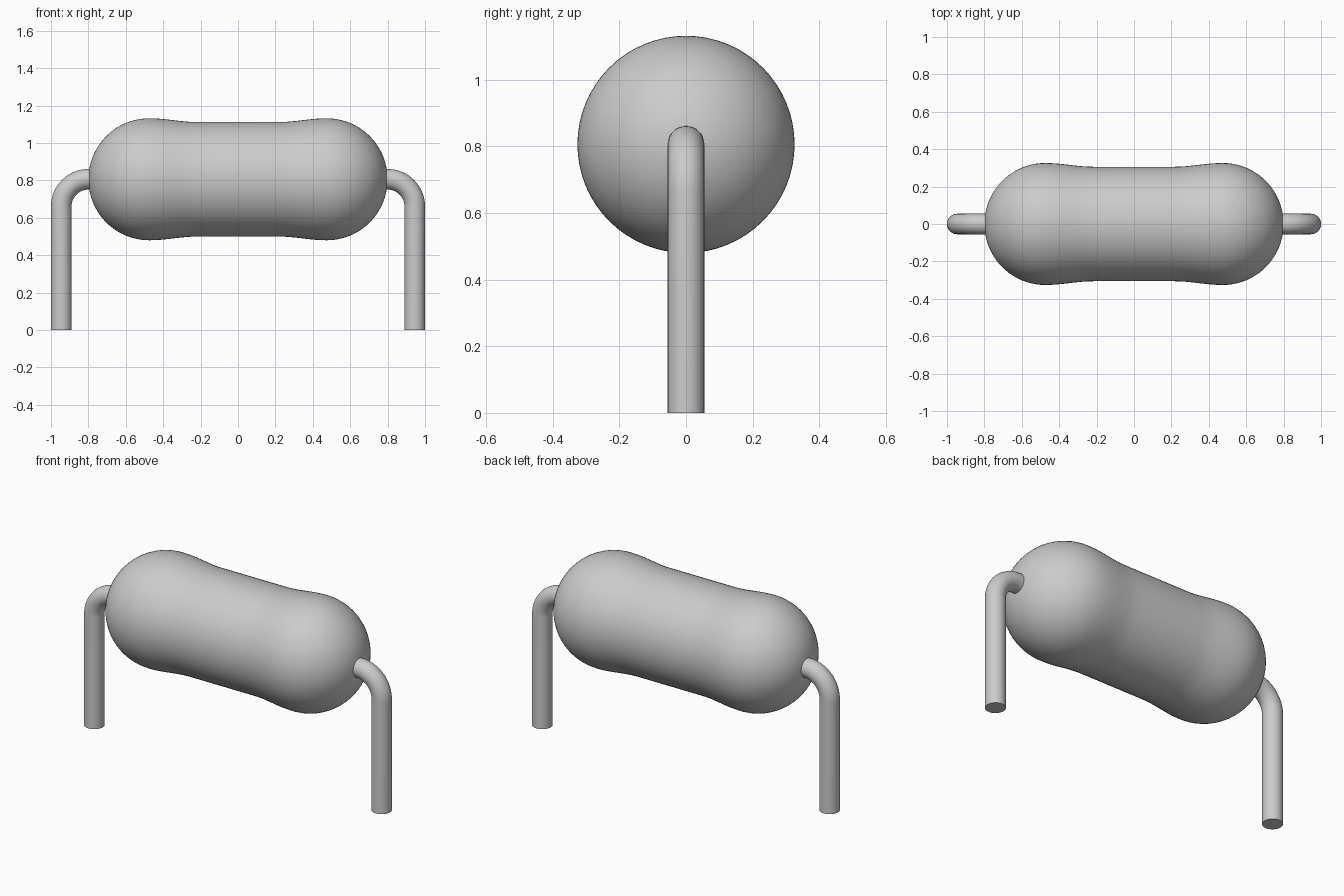
import bpy, bmesh, math
from mathutils import Vector

if "Cube" in bpy.data.objects:
    bpy.data.objects.remove(bpy.data.objects["Cube"])

AXIS_Z, LEAD_R, LEAD_X, BEND_R = 0.806, 0.055, 0.945, 0.145

grey = bpy.data.materials.new("plain grey")
grey.diffuse_color = (0.6, 0.6, 0.6, 1)
grey.use_nodes = True
grey.node_tree.nodes["Principled BSDF"].inputs["Base Color"].default_value = grey.diffuse_color


def skin(name, rings, caps=None):
    """Join rings of points into a tube; caps are pole points, or None for flat ends."""
    bm = bmesh.new()
    rows = [[bm.verts.new(p) for p in ring] for ring in rings]
    n = len(rows[0])
    for a, b in zip(rows, rows[1:]):
        for i in range(n):
            j = (i + 1) % n
            bm.faces.new((a[i], a[j], b[j], b[i]))
    for k, row in enumerate((rows[0], rows[-1])):
        if caps:
            pole = bm.verts.new(caps[k])
            for i in range(n):
                bm.faces.new((row[i], row[(i + 1) % n], pole))
        else:
            bm.faces.new(row)
    bmesh.ops.recalc_face_normals(bm, faces=bm.faces)
    me = bpy.data.meshes.new(name)
    bm.to_mesh(me)
    bm.free()
    me.materials.append(grey)
    ob = bpy.data.objects.new(name, me)
    bpy.context.collection.objects.link(ob)
    bpy.ops.object.select_all(action='DESELECT')
    ob.select_set(True)
    bpy.context.view_layer.objects.active = ob
    bpy.ops.object.shade_smooth_by_angle(angle=math.radians(40))


def ring(centre, u, v, r, n):
    return [centre + r * (math.cos(t) * u + math.sin(t) * v)
            for t in (2 * math.pi * i / n for i in range(n))]


X, Y, Z = Vector((1, 0, 0)), Vector((0, 1, 0)), Vector((0, 0, 1))

# Body: round ends blending into a slightly narrower waist
half = []
for i in range(12):
    t = (i / 11) * 0.5 * math.pi
    half.append((0.215 + 0.26 * i / 11, 0.316 - 0.010 * math.cos(math.pi * i / 11)))
half = [(0.0, 0.306), (0.1, 0.306)] + half
for i in range(1, 20):
    t = i / 20 * math.pi / 2
    half.append((0.475 + 0.325 * math.sin(t), 0.326 * math.cos(t)))
profile = [(-x, r) for x, r in reversed(half[1:])] + half
skin("resistor_body", [ring(Vector((x, 0, AXIS_Z)), Y, Z, r, 64) for x, r in profile],
     (Vector((-0.8, 0, AXIS_Z)), Vector((0.8, 0, AXIS_Z))))

# Wire leads: straight leg, quarter bend, short stub into the body
for side, name in ((-1, "left_lead"), (1, "right_lead")):
    rings = [ring(Vector((side * LEAD_X, 0, 0)), X, Y, LEAD_R, 32)]
    for i in range(17):
        t = i / 16 * math.pi / 2
        out = Vector((side * math.cos(t), 0, math.sin(t)))
        c = Vector((side * (LEAD_X - BEND_R), 0, AXIS_Z - BEND_R)) + BEND_R * out
        rings.append(ring(c, out * side, Y, LEAD_R, 32))
    rings.append(ring(Vector((side * 0.785, 0, AXIS_Z)), Z * side, Y, LEAD_R, 32))
    skin(name, rings)
